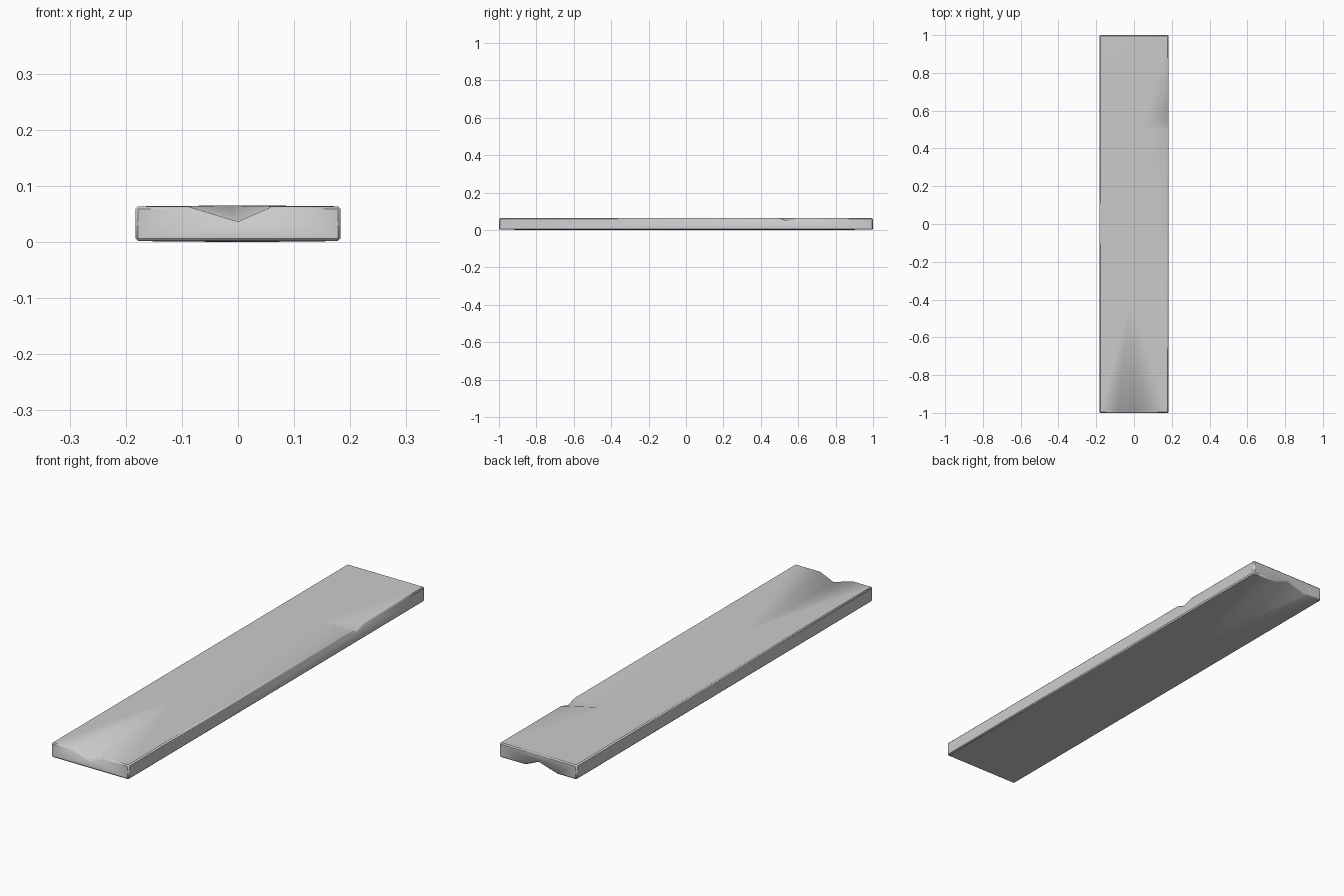
import bpy, bmesh, math

if "Cube" in bpy.data.objects:
    bpy.data.objects.remove(bpy.data.objects["Cube"])

W, L, T = 0.183, 1.0, 0.065      # half width, half length, thickness
RIM = T - 0.0015                 # outer rim sits just below the crown

bm = bmesh.new()


def broad_side(side_chip, flip):
    """One broad face with a split at its end, optionally a chip in the +x edge."""
    pts = {
        "c0": (-W, -L, RIM), "nL": (-0.09, -L, RIM), "nA": (0, -L, 0.036),
        "nR": (0.062, -L, RIM), "c1": (W, -L, RIM), "c2": (W, L, RIM),
        "c3": (-W, L, RIM), "tip": (-0.02, -0.4, T), "mid": (0.04, 0.51, T),
    }
    if side_chip:
        pts.update(s0=(W, 0.495, RIM), sA=(W, 0.54, 0.048), s1=(W, 0.59, RIM))
    v = {}
    for k, (x, y, z) in pts.items():
        v[k] = bm.verts.new((x, -y, T - z) if flip else (x, y, z))
    faces = ["c0 nL tip", "nL nA tip", "nA nR tip", "nR c1 tip",
             "c2 c3 mid", "c3 c0 tip mid"]
    if side_chip:
        faces += ["c1 s0 mid tip", "s0 sA mid", "sA s1 mid", "s1 c2 mid"]
    else:
        faces += ["c1 c2 mid tip"]
    for f in faces:
        bm.faces.new([v[k] for k in f.split()])
    return v


# Top has the end split and edge chip; underside repeats the split at the far end
t = broad_side(True, False)
b = broad_side(False, True)

# Ends and long sides
bm.faces.new([t[k] for k in ("c0", "nL", "nA", "nR", "c1")] + [b["c2"], b["c3"]])
bm.faces.new([b[k] for k in ("c0", "nL", "nA", "nR", "c1")] + [t["c2"], t["c3"]])
bm.faces.new([t[k] for k in ("c1", "s0", "sA", "s1", "c2")] + [b["c1"], b["c2"]])
bm.faces.new([t["c3"], t["c0"], b["c3"], b["c0"]])
bmesh.ops.recalc_face_normals(bm, faces=bm.faces)

# Chamfer the outer rim
rim = [e for e in bm.edges if e.calc_face_angle(0) > math.radians(55)]
bmesh.ops.bevel(bm, geom=rim, offset=0.005, segments=1, profile=0.5,
                affect='EDGES', clamp_overlap=False)

mesh = bpy.data.meshes.new("plank")
bm.to_mesh(mesh)
bm.free()
plank = bpy.data.objects.new("plank", mesh)
bpy.context.collection.objects.link(plank)
bpy.context.view_layer.objects.active = plank
plank.select_set(True)
bpy.ops.object.shade_smooth_by_angle(angle=math.radians(44))
